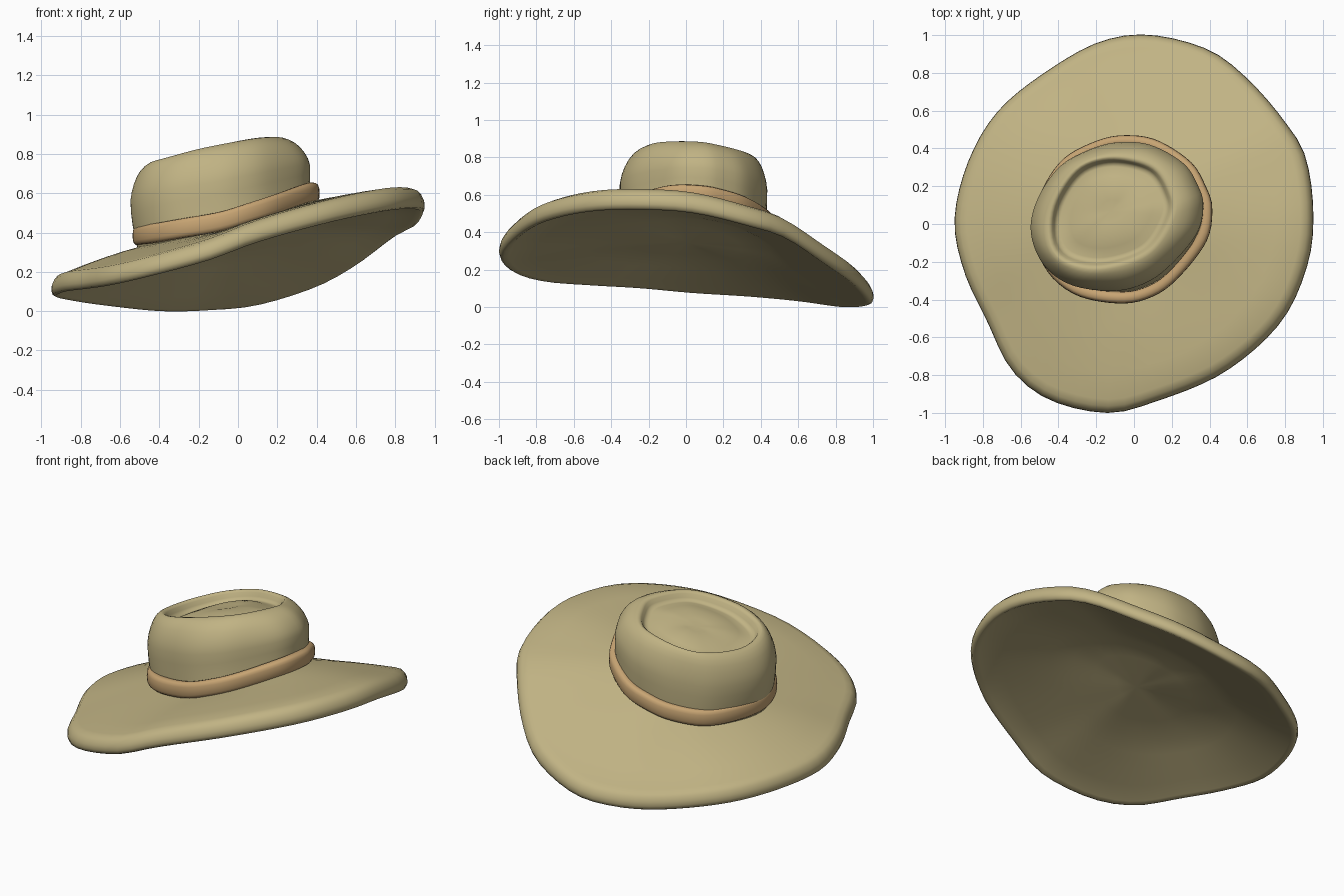
import bpy, bmesh, math
from mathutils import Vector

if "Cube" in bpy.data.objects:
    bpy.data.objects.remove(bpy.data.objects["Cube"])

N = 72
HUB = Vector((-0.05, 0.03, 0))


def material(name, col):
    m = bpy.data.materials.new(name)
    m.diffuse_color = (*col, 1)
    m.use_nodes = True
    m.node_tree.nodes["Principled BSDF"].inputs["Base Color"].default_value = m.diffuse_color
    return m


def loop(pts, hub=HUB):
    """Smooth closed curve through pts, resampled at N equal angles round hub."""
    p = [Vector(q) for q in pts]
    k = len(p)
    dense = []
    for i in range(k):
        a, b, c, d = p[i - 1], p[i], p[(i + 1) % k], p[(i + 2) % k]
        for j in range(24):
            t = j / 24
            q = 0.5 * (2 * b + (c - a) * t + (2 * a - 5 * b + 4 * c - d) * t ** 2
                       + (3 * b - a - 3 * c + d) * t ** 3)
            dense.append((math.atan2(q.y - hub.y, q.x - hub.x) % math.tau, q))
    dense.sort(key=lambda e: e[0])
    first, last = dense[0], dense[-1]
    dense = [(last[0] - math.tau, last[1])] + dense + [(first[0] + math.tau, first[1])]
    out, j = [], 0
    for i in range(N):
        ang = math.tau * i / N
        while dense[j + 1][0] < ang:
            j += 1
        (a0, q0), (a1, q1) = dense[j], dense[j + 1]
        out.append(q0.lerp(q1, (ang - a0) / max(a1 - a0, 1e-6)))
    return out


def scaled(lp, s, dz=0.0, hub=HUB):
    return [Vector((hub.x + (v.x - hub.x) * s, hub.y + (v.y - hub.y) * s, v.z + dz)) for v in lp]


def blend(a, b, t, u=None, dz=0.0):
    u = t if u is None else u
    return [Vector((p.x + (q.x - p.x) * t, p.y + (q.y - p.y) * t, p.z + (q.z - p.z) * u + dz))
            for p, q in zip(a, b)]


def loft(name, rings, mat, centre=None, closed=False):
    bm = bmesh.new()
    vs = [[bm.verts.new(v) for v in r] for r in rings]
    pairs = list(zip(vs, vs[1:])) + ([(vs[-1], vs[0])] if closed else [])
    for a, b in pairs:
        for i in range(N):
            j = (i + 1) % N
            bm.faces.new((a[i], a[j], b[j], b[i]))
    if centre:
        c = bm.verts.new(centre)
        for i in range(N):
            bm.faces.new((vs[-1][i], vs[-1][(i + 1) % N], c))
    bmesh.ops.recalc_face_normals(bm, faces=bm.faces)
    # open lofts: make sure the first strip faces outward / upward
    bm.faces.ensure_lookup_table()
    f = bm.faces[0]
    if not closed and f.normal.dot((f.calc_center_median() - HUB).normalized()) < 0:
        bmesh.ops.reverse_faces(bm, faces=bm.faces)
    me = bpy.data.meshes.new(name)
    bm.to_mesh(me)
    bm.free()
    me.materials.append(mat)
    me.polygons.foreach_set("use_smooth", [True] * len(me.polygons))
    ob = bpy.data.objects.new(name, me)
    bpy.context.collection.objects.link(ob)
    return ob


felt = material("felt", (0.53, 0.45, 0.23))
leather = material("leather", (0.57, 0.37, 0.17))

# Guide curves: brim edge (underside height), hat band, crown ridge
rim = loop([(.95, .05, .50), (.91, .35, .43), (.80, .54, .37), (.61, .76, .23), (.40, .92, .12),
            (.10, 1.0, .03), (-.15, .975, .005), (-.40, .85, .0), (-.70, .62, .03), (-.87, .35, .055),
            (-.95, .03, .075), (-.90, -.25, .10), (-.78, -.51, .115), (-.65, -.77, .135),
            (-.45, -.93, .18), (-.15, -1.0, .26), (.10, -.945, .35), (.47, -.79, .45),
            (.77, -.53, .51), (.915, -.23, .52)])
band = loop([(.415, .08, .60), (.38, -.10, .60), (.21, -.31, .545), (.06, -.40, .50), (-.10, -.42, .455),
             (-.31, -.375, .42), (-.46, -.25, .395), (-.535, -.05, .385), (-.50, .15, .38),
             (-.38, .34, .375), (-.20, .44, .40), (-.05, .47, .435), (.12, .445, .475),
             (.30, .33, .54), (.38, .20, .58)])
ridge = loop([(.20, .05, .885), (.19, .17, .865), (.10, .30, .83), (-.10, .35, .80), (-.27, .31, .765),
              (-.38, .19, .745), (-.44, .04, .74), (-.43, -.12, .76), (-.34, -.205, .785),
              (-.15, -.225, .835), (.08, -.14, .88)])

# Brim: thick sheet with top surface, rounded edge and underside
inner = scaled(band, .88, -.05)
shoulder = scaled(rim, .93, .11)
under_lip = scaled(rim, .95, .01)
under = scaled(band, .95, -.135)
apex = Vector((-.01, .01, .345))
rings = [blend(inner, shoulder, t, dz=.03 * t * (1 - t)) for t in (0, .25, .5, .75, 1)]
rings += [scaled(rim, s, dz) for s, dz in ((.965, .1), (.985, .08), (.997, .055), (1, .03),
                                           (.992, .008), (.975, 0))]
rings += [blend(under_lip, under, t) for t in (0, .25, .5, .75, 1)]
rings += [blend(under, [apex] * N, t) for t in (.35, .7)]
loft("brim", rings, felt, apex)


# Crown: bulging wall leaning with the tilt, rounded ridge, grooved dish on top
def widen(v, dx, dy, sy, diag):
    """Shift a wall point, narrow it front to back and stretch it on the x+y diagonal."""
    d = (v.x + .05 + v.y - .03) / 2 * diag
    return Vector((v.x + dx + d, .03 + dy + (v.y - .03) * sy + d, v.z))


base = [widen(v, -.01, .005, .95, .03) for v in scaled(band, .91, -.07)]
belly = [widen(v, -.03, .015, .92, .06) for v in scaled(band, .93)]
belly = blend(belly, ridge, 0, .50)
rings = [blend(base, belly, math.sin(t * math.pi / 2), t) for t in (0, .25, .5, .75, 1)]
rings += [blend(belly, ridge, t, u) for t, u in ((.07, .25), (.17, .45), (.31, .65), (.48, .81),
                                                 (.67, .92), (.86, .99), (1, .995))]
mid = Vector((-.12, .07, 0))
rings += [scaled(ridge, s, dz, mid) for s, dz in ((.96, -.012), (.93, -.035), (.89, -.05), (.83, -.052))]
hole = Vector((-.12, .07, .79))
rings += [blend(rings[-1], [hole] * N, t, dz=.02 * math.sin(math.pi * t)) for t in (.2, .45, .75)]
loft("crown", rings, felt, hole)

# Band: rounded strap round the foot of the crown
rings = []
for k in range(16):
    a = math.tau * k / 16
    c, s = math.cos(a), math.sin(a)
    r = .93 + .07 * math.copysign(abs(c) ** .7, c)
    rings.append(scaled(band, r, .05 * math.copysign(abs(s) ** .7, s)))
loft("hat_band", rings, leather, closed=True)
